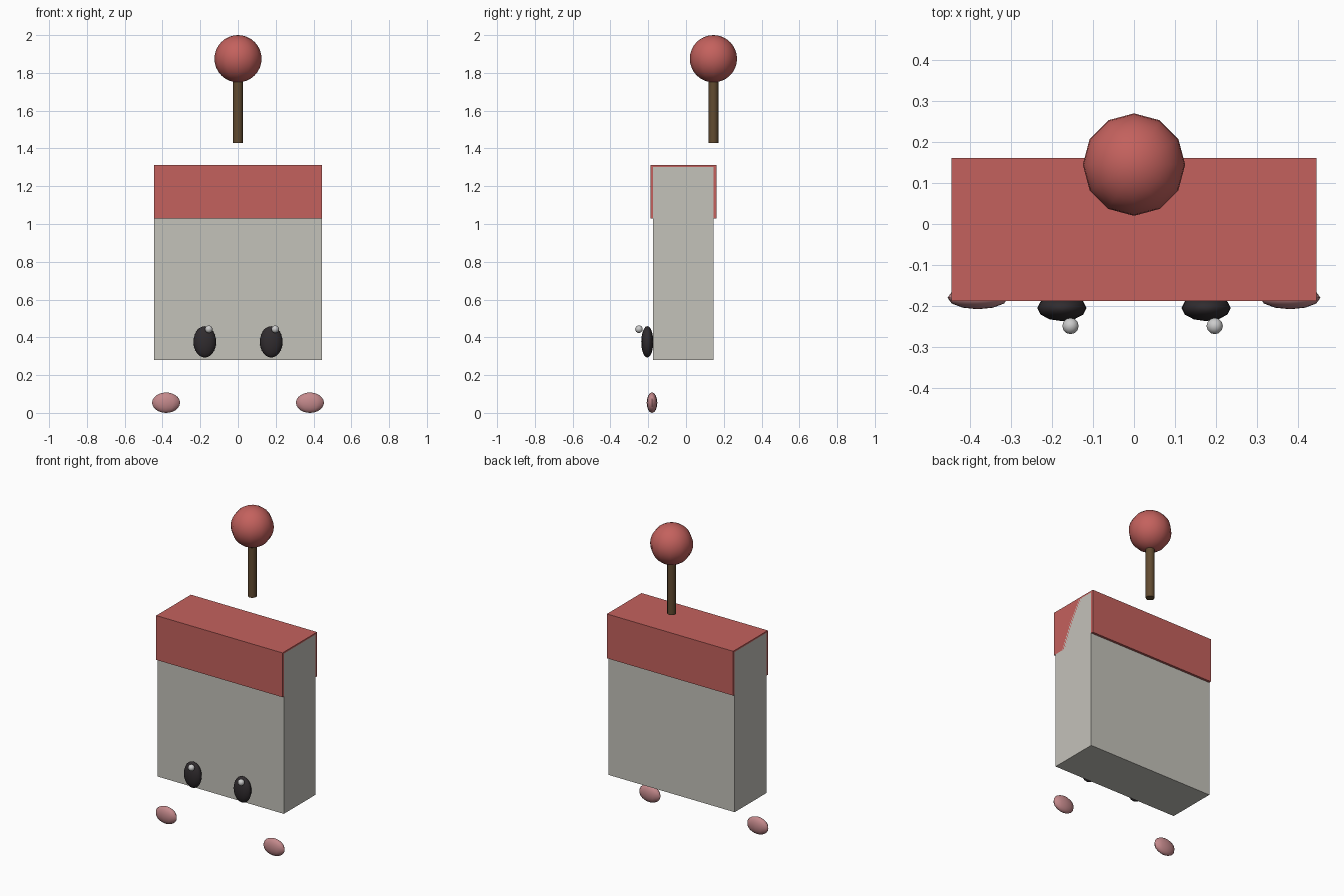
import bpy
from math import radians

if "Cube" in bpy.data.objects:
    bpy.data.objects.remove(bpy.data.objects["Cube"])


def material(name, rgb):
    m = bpy.data.materials.new(name)
    m.diffuse_color = (*rgb, 1)
    m.use_nodes = True
    m.node_tree.nodes["Principled BSDF"].inputs["Base Color"].default_value = m.diffuse_color
    return m


RED = material("red", (0.55, 0.12, 0.11))
BLACK = material("black", (0.03, 0.025, 0.028))
PINK = material("pink", (0.55, 0.25, 0.26))
BROWN = material("brown", (0.12, 0.07, 0.03))
CREAM = material("cream", (0.55, 0.54, 0.49))


def finish(name, mat, scale=(1, 1, 1), smooth=None):
    ob = bpy.context.object
    ob.name = name
    ob.scale = scale
    bpy.ops.object.transform_apply(location=False, rotation=False, scale=True)
    if mat:
        ob.data.materials.append(mat)
    if smooth:
        bpy.ops.object.shade_smooth_by_angle(angle=radians(smooth))
    return ob


def box(name, lo, hi, mat):
    centre = [(a + b) / 2 for a, b in zip(lo, hi)]
    bpy.ops.mesh.primitive_cube_add(size=1, location=centre)
    return finish(name, mat, [b - a for a, b in zip(lo, hi)])


def ball(name, centre, radii, mat, segments=12, rings=12):
    bpy.ops.mesh.primitive_uv_sphere_add(segments=segments, ring_count=rings,
                                         radius=1, location=centre)
    return finish(name, mat, radii, 60)


# Slab body and the red block capping its top
box("body", (-0.446, -0.174, 0.28), (0.446, 0.146, 1.303), CREAM)
box("cap", (-0.446, -0.188, 1.03), (0.446, 0.161, 1.313), RED)

# Floating stem with its round bobble
bpy.ops.mesh.primitive_cylinder_add(vertices=12, radius=0.026, depth=0.36,
                                    location=(0, 0.145, 1.61))
finish("stem", BROWN, smooth=40)
ball("bobble", (0, 0.145, 1.875), (0.125, 0.125, 0.125), RED, rings=16)

# Eyes, eye glints (both offset the same way) and floating oval feet
for side, s in (("left", -1), ("right", 1)):
    ball(side + "_eye", (s * 0.176, -0.205, 0.376), (0.06, 0.032, 0.083), BLACK)
    ball(side + "_glint", (s * 0.176 + 0.021, -0.249, 0.443),
         (0.02, 0.02, 0.02), None)
    ball(side + "_foot", (s * 0.381, -0.18, 0.054), (0.074, 0.028, 0.054), PINK)
